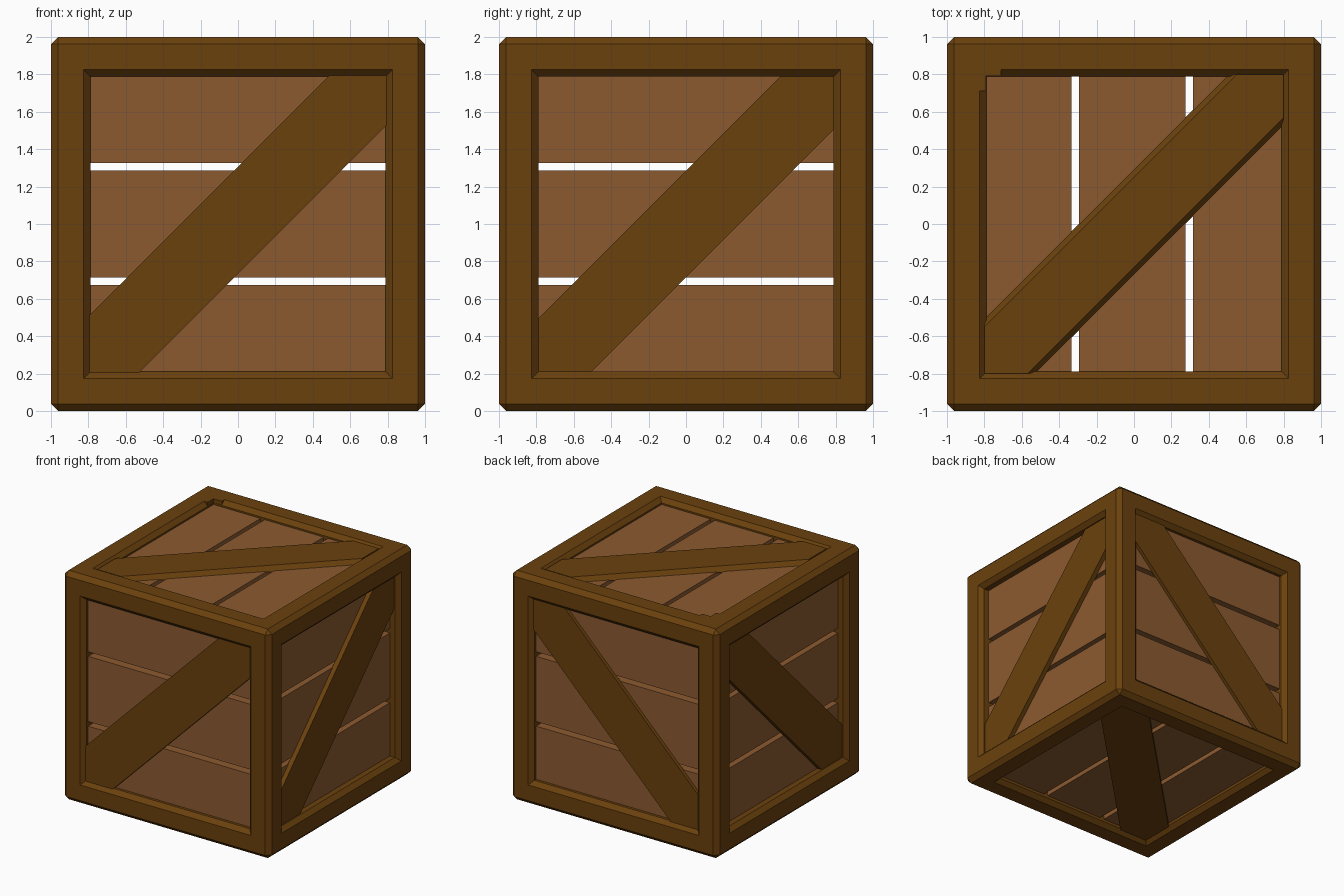
import bpy, bmesh
from mathutils import Vector

if "Cube" in bpy.data.objects:
    bpy.data.objects.remove(bpy.data.objects["Cube"])


def material(name, rgb):
    m = bpy.data.materials.new(name)
    m.diffuse_color = (*rgb, 1)
    m.use_nodes = True
    m.node_tree.nodes["Principled BSDF"].inputs["Base Color"].default_value = m.diffuse_color
    return m


FRAME = material("dark_wood", (0.147, 0.053, 0.004))
PLANK = material("light_wood", (0.263, 0.102, 0.03))
X, Y, Z = Vector((1, 0, 0)), Vector((0, 1, 0)), Vector((0, 0, 1))
CENTRE = Vector((0, 0, 1))


def finish(bm, name, mat):
    bmesh.ops.recalc_face_normals(bm, faces=bm.faces[:])
    me = bpy.data.meshes.new(name)
    bm.to_mesh(me)
    bm.free()
    ob = bpy.data.objects.new(name, me)
    me.materials.append(mat)
    bpy.context.collection.objects.link(ob)


def prism(name, side, outer, inner, d0, d1, mat):
    """Loft between two polygons lying at depths d0 and d1 below a crate side."""
    u, v, n = side
    bm = bmesh.new()
    rings = [[bm.verts.new(CENTRE + u * a + v * b + n * (1 - d)) for a, b in pts]
             for pts, d in ((outer, d0), (inner, d1))]
    for r in rings:
        bm.faces.new(r)
    k = len(outer)
    for i in range(k):
        j = (i + 1) % k
        bm.faces.new((rings[0][i], rings[0][j], rings[1][j], rings[1][i]))
    finish(bm, name, mat)


def rect(a0, a1, b0, b1):
    return [(a0, b0), (a1, b0), (a1, b1), (a0, b1)]


def band(c, h, s=0.8):
    """45 degree strip clipped to the square opening."""
    return [(-s, -s), (-s, -s + c + h), (s - c - h, s),
            (s, s), (s, s + c - h), (-s - c + h, -s)]


# Frame: chamfered cube with a chamfered opening through every side
bm = bmesh.new()
bmesh.ops.create_cube(bm, size=2)
bmesh.ops.translate(bm, verts=bm.verts[:], vec=CENTRE)
bmesh.ops.bevel(bm, geom=bm.edges[:], offset=0.038, segments=1,
                profile=0.5, affect='EDGES')
bm.normal_update()
sides = sorted(bm.faces, key=lambda f: f.calc_area())[-6:]
for thick, depth in ((0.137, 0), (0.036, -0.036), (0, -0.175)):
    bmesh.ops.inset_individual(bm, faces=sides, thickness=thick, depth=depth,
                               use_even_offset=True)
    bm.normal_update()
bmesh.ops.delete(bm, geom=sides, context='FACES')
finish(bm, "frame", FRAME)

# Sides: u, v, outward normal, plank depth, brace depth, brace offset, gap shift, brace chamfer
SIDES = {
    "front": (X, Z, -Y, 0.06, 0.03, 0.02, 0, 0),
    "back": (X, Z, Y, 0.06, 0.03, 0.02, 0, 0),
    "right": (Y, Z, X, 0.085, 0.045, 0, 0, 0),
    "left": (Y, Z, -X, 0.085, 0.045, 0, 0, 0),
    "top": (Y, X, Z, 0.05, 0.012, -0.01, -0.01, 0.045),
    "bottom": (Y, X, -Z, 0.06, 0.03, -0.01, -0.01, 0),
}
for name, (u, v, n, pd, bd, c, shift, ch) in SIDES.items():
    side = (u, v, n)
    # Three planks with see-through gaps
    cuts = (-0.8, -0.325 + shift, -0.285 + shift,
            0.285 + shift, 0.325 + shift, 0.8)
    for i in range(3):
        p = rect(-0.8, 0.8, cuts[2 * i], cuts[2 * i + 1])
        prism(f"{name}_plank_{i + 1}", side, p, p, pd, pd + 0.12, PLANK)
    # Diagonal brace
    prism(f"{name}_brace", side, band(c, 0.285 - ch), band(c, 0.285),
          bd, pd + 0.005, FRAME)

# Square, unchamfered inner corner on the top frame
top = (X, Y, Z)
for name, p in (("a", rect(-0.825, -0.71, 0.79, 0.825)),
                ("b", rect(-0.825, -0.79, 0.71, 0.79))):
    prism(f"corner_fill_{name}", top, p, p, 0, 0.06, FRAME)
